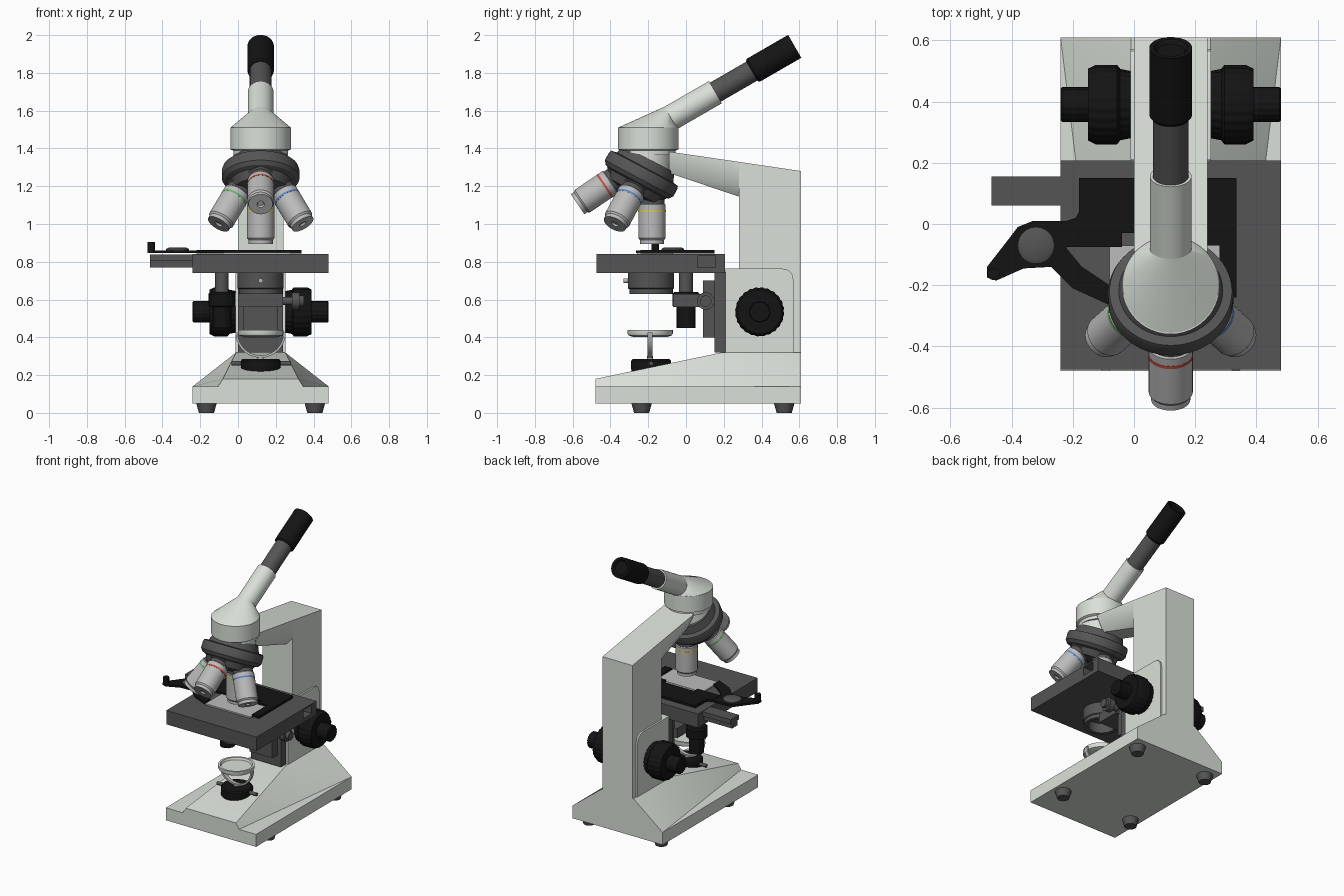
import bpy, bmesh
from math import sin, cos, pi, radians
from mathutils import Vector

if "Cube" in bpy.data.objects:
    bpy.data.objects.remove(bpy.data.objects["Cube"])

CX = 0.12  # optical axis / body centre in x


def material(name, rgb):
    m = bpy.data.materials.new(name)
    m.diffuse_color = (*rgb, 1)
    m.use_nodes = True
    m.node_tree.nodes["Principled BSDF"].inputs["Base Color"].default_value = m.diffuse_color
    return m


PAINT = material("pale_paint", (0.70, 0.75, 0.69))
DARK = material("dark_grey", (0.09, 0.09, 0.09))
BLACK = material("black", (0.007, 0.007, 0.007))
METAL = material("light_metal", (0.5, 0.5, 0.5))


def finish(name, bm, mat):
    bmesh.ops.recalc_face_normals(bm, faces=bm.faces)
    me = bpy.data.meshes.new(name)
    bm.to_mesh(me)
    bm.free()
    me.materials.append(mat)
    ob = bpy.data.objects.new(name, me)
    bpy.context.collection.objects.link(ob)
    return ob


def lathe(name, profile, origin, direction, mat, segs=40, ridge=0):
    """Revolve (radius, height) pairs around a direction; ends are capped."""
    bm = bmesh.new()
    rot = Vector((0, 0, 1)).rotation_difference(Vector(direction))
    rings = []
    for r, h in profile:
        ring = []
        for i in range(segs):
            a, rr = 2 * pi * i / segs, r - (ridge if i % 4 < 2 else 0)
            p = rot @ Vector((rr * cos(a), rr * sin(a), h))
            ring.append(bm.verts.new(p + Vector(origin)))
        rings.append(ring)
    for a, b in zip(rings, rings[1:]):
        for i in range(segs):
            j = (i + 1) % segs
            bm.faces.new((a[i], a[j], b[j], b[i]))
    bm.faces.new(rings[0])
    bm.faces.new(rings[-1])
    return finish(name, bm, mat)


def hull(name, pts, mat):
    bm = bmesh.new()
    for p in pts:
        bm.verts.new(p)
    res = bmesh.ops.convex_hull(bm, input=bm.verts)
    junk = {g for g in res["geom_interior"] + res["geom_unused"] if isinstance(g, bmesh.types.BMVert)}
    bmesh.ops.delete(bm, geom=list(junk), context='VERTS')
    bmesh.ops.dissolve_limit(bm, angle_limit=0.01, verts=bm.verts, edges=bm.edges)
    return finish(name, bm, mat)


def box(name, x, y, z, mat):
    return hull(name, [(a, b, c) for a in x for b in y for c in z], mat)


def prism(name, pts, axis, lo, hi, mat):
    """Extrude a 2D outline along the x, y or z axis."""
    place = {'x': lambda a, b, h: (h, a, b), 'y': lambda a, b, h: (a, h, b),
             'z': lambda a, b, h: (a, b, h)}[axis]
    bm = bmesh.new()
    lower = [bm.verts.new(place(a, b, lo)) for a, b in pts]
    upper = [bm.verts.new(place(a, b, hi)) for a, b in pts]
    bm.faces.new(lower)
    bm.faces.new(upper)
    for i in range(len(pts)):
        j = (i + 1) % len(pts)
        bm.faces.new((lower[i], lower[j], upper[j], upper[i]))
    return finish(name, bm, mat)


def circle(c, r, tilt, n=40):
    """Circle whose normal is +z leaned by tilt towards +y."""
    return [(c[0] + r * cos(2 * pi * i / n),
             c[1] + r * sin(2 * pi * i / n) * cos(tilt),
             c[2] - r * sin(2 * pi * i / n) * sin(tilt)) for i in range(n)]


# Base: slab, tapering wedge and feet
box("base_slab", (-0.24, 0.48), (-0.48, 0.61), (0.05, 0.14), PAINT)
wedge = []
for s in (-1, 1):
    wedge += [(CX + s * w, y, z) for w, y, z in (
        (0.225, -0.48, 0.14), (0.36, 0.61, 0.14), (0.20, -0.48, 0.18),
        (0.13, 0.19, 0.32), (0.13, 0.61, 0.32))]
    for y in (-0.235, 0.52):
        lathe("foot", [(0.04, 0), (0.054, 0.05)], (CX + s * 0.287, y, 0), (0, 0, 1), DARK, 24)
hull("base_wedge", wedge, PAINT)

# Column, focus housing and overhanging arm
prism("column", [(0.28, 0.3), (0.61, 0.3), (0.61, 1.28), (0.28, 1.329)], 'x', 0.0, 0.24, PAINT)
hull("arm", [(CX + s * w, y, z) for s in (-1, 1) for w, y, z in (
    (0.12, 0.28, 1.329), (0.12, 0.28, 1.20), (0.07, 0.28, 1.145),
    (0.12, -0.09, 1.383), (0.12, -0.09, 1.375), (0.07, -0.09, 1.27))], PAINT)
prism("focus_housing", [(0.21, 0.31), (0.57, 0.31), (0.57, 0.70), (0.562, 0.735),
                        (0.54, 0.757), (0.505, 0.765), (0.21, 0.765)], 'x', -0.012, 0.252, PAINT)

# Coarse and fine focus knobs on both sides
for s in (-1, 1):
    o = (CX + s * 0.13, 0.39, 0.535)
    lathe("coarse_knob", [(0.11, 0), (0.117, 0.035), (0.13, 0.045), (0.13, 0.115), (0.118, 0.14)],
          o, (s, 0, 0), BLACK, 96, 0.003)
    lathe("fine_knob", [(0.057, 0.13), (0.057, 0.225), (0.052, 0.23)], o, (s, 0, 0), BLACK, 64, 0.002)

# Stage with light hole and side groove
stage = box("stage", (-0.24, 0.48), (-0.475, 0.207), (0.74, 0.84), DARK)
cutters = [lathe("hole_cutter", [(0.055, 0.70), (0.055, 0.9)], (CX, -0.18, 0), (0, 0, 1), DARK),
           box("groove_cutter", (0.38, 0.5), (0.06, 0.155), (0.77, 0.83), DARK)]
for c in cutters:
    c.hide_render = True
    c.hide_viewport = True
    mod = stage.modifiers.new("cut", 'BOOLEAN')
    mod.operation, mod.object, mod.solver = 'DIFFERENCE', c, 'EXACT'
box("slide_rail_upper", (-0.465, -0.24), (0.06, 0.155), (0.805, 0.838), DARK)
box("slide_rail_lower", (-0.465, -0.24), (0.075, 0.14), (0.77, 0.805), DARK)

# Specimen holder: frame, finger, pivot, slide
prism("holder_frame", [(-0.18, 0.15), (0.335, 0.15), (0.335, -0.24), (0.28, -0.24), (0.28, -0.07),
                       (0.21, -0.07), (0.21, -0.03), (-0.04, -0.03), (-0.04, -0.075), (-0.22, -0.075),
                       (-0.22, 0.01), (-0.19, 0.02), (-0.18, 0.04)], 'z', 0.845, 0.862, BLACK)
prism("holder_finger", [(-0.33, 0.01), (-0.22, 0.01), (-0.22, -0.08), (-0.17, -0.14), (-0.08, -0.2),
                        (-0.08, -0.265), (-0.2, -0.21), (-0.27, -0.14), (-0.36, -0.145), (-0.45, -0.185),
                        (-0.48, -0.175), (-0.48, -0.14), (-0.41, -0.05), (-0.38, -0.01)],
      'z', 0.846, 0.86, BLACK)
lathe("finger_grip", [(0.02, 0.855), (0.02, 0.905)], (-0.459, -0.163, 0), (0, 0, 1), BLACK, 20)
lathe("holder_pivot", [(0.06, 0.855), (0.06, 0.868), (0.045, 0.876)], (-0.32, -0.07, 0), (0, 0, 1), DARK)
box("specimen_slide", (-0.08, 0.28), (-0.26, -0.07), (0.84, 0.85), METAL)

# Stage bracket and condenser mount
box("stage_bracket", (0.0, 0.238), (0.15, 0.21), (0.32, 0.745), DARK)
box("condenser_rack", (0.03, 0.21), (0.09, 0.15), (0.40, 0.70), DARK)
box("condenser_arm", (0.0, 0.238), (-0.07, 0.10), (0.56, 0.63), DARK)
lathe("condenser", [(0.122, 0.745), (0.122, 0.66), (0.115, 0.655), (0.115, 0.63), (0.09, 0.63), (0.09, 0.70)],
      (CX, -0.185, 0), (0, 0, 1), DARK)
lathe("condenser_lever", [(0.012, 0), (0.012, 0.03)], (CX, -0.30, 0.70), (0, -1, 0), METAL, 16)
lathe("condenser_screw", [(0.022, 0), (0.022, 0.05), (0.046, 0.05), (0.046, 0.09), (0.03, 0.09), (0.03, 0.115)],
      (0.235, 0.105, 0.592), (1, 0, 0), DARK, 32)

# Hanging stage-travel control
lathe("travel_shaft", [(0.036, 0.63), (0.036, 0.745)], (-0.085, 0, 0), (0, 0, 1), DARK, 28)
lathe("travel_knob", [(0.05, 0.45), (0.05, 0.56), (0.072, 0.565), (0.072, 0.63), (0.062, 0.64)],
      (-0.085, 0, 0), (0, 0, 1), BLACK, 48, 0.002)

# Mirror, fork and swivel foot
lathe("mirror", [(0.09, 0.402), (0.115, 0.41), (0.12, 0.42), (0.12, 0.44), (0.106, 0.44), (0.10, 0.425)],
      (CX, -0.19, 0), (0, 0, 1), PAINT)
arc = [pi + pi * i / 20 for i in range(21)]
prism("mirror_fork", [(CX + 0.133 * cos(a), 0.425 + 0.133 * sin(a)) for a in arc] +
      [(CX + 0.121 * cos(a), 0.425 + 0.121 * sin(a)) for a in reversed(arc)], 'y', -0.203, -0.177, METAL)
lathe("fork_stem", [(0.016, 0.27), (0.016, 0.30)], (CX, -0.19, 0), (0, 0, 1), METAL, 16)
lathe("mirror_foot", [(0.10, 0.20), (0.105, 0.23), (0.105, 0.275), (0.098, 0.285)],
      (CX, -0.185, 0), (0, 0, 1), BLACK, 48)
lathe("mirror_foot_pin", [(0.012, -0.155), (0.012, 0.16)], (CX, -0.185, 0.262), (1, 0, 0), DARK, 16)

# Rotating head, sloping shoulder and eyepiece tube
lathe("head_drum", [(0.145, 1.365), (0.145, 1.388), (0.16, 1.395), (0.16, 1.512)], (CX, -0.2, 0), (0, 0, 1), PAINT, 48)
up = Vector((0, cos(radians(30)), sin(radians(30))))
tube0 = Vector((CX, -0.08, 1.562))
hull("head_shoulder", circle((CX, -0.2, 1.51), 0.16, 0, 48) + circle(tube0, 0.068, radians(60)), PAINT)
lathe("eyepiece_tube", [(0.068, -0.02), (0.068, 0.272)], tube0, up, PAINT)
lathe("eyepiece_barrel", [(0.058, 0.25), (0.058, 0.53)], tube0, up, DARK)
lathe("eyepiece", [(0.062, 0.495), (0.07, 0.505), (0.07, 0.757), (0.055, 0.757), (0.045, 0.745)], tube0, up, BLACK)

# Nosepiece, tilted forward about a common apex
T = radians(28)
apex = Vector((CX, -0.18, 1.37))
axis = Vector((0, -sin(T), -cos(T)))
hull("nosepiece_housing", circle((CX, -0.215, 1.385), 0.14, 0) +
     circle(apex + axis * 0.07, 0.15, T), PAINT)
lathe("nosepiece", [(0.15, 0.03), (0.17, 0.08), (0.2, 0.085), (0.205, 0.1), (0.205, 0.145), (0.19, 0.165),
                    (0.165, 0.175), (0.145, 0.22), (0.06, 0.24)], apex, axis, DARK, 56)

# Four objectives with coloured bands
side, fwd = Vector((1, 0, 0)), Vector((0, -cos(T), sin(T)))
for label, v, rgb in (("front", fwd, (0.6, 0.08, 0.05)), ("rear", -fwd, (0.7, 0.6, 0.1)),
                      ("right", side, (0.1, 0.25, 0.6)), ("left", -side, (0.15, 0.45, 0.15))):
    d = axis * cos(T) + v * sin(T)
    lathe(label + "_objective_mount", [(0.066, 0.14), (0.066, 0.2), (0.076, 0.205), (0.076, 0.235),
                                       (0.066, 0.24), (0.066, 0.27)], apex, d, DARK)
    lathe(label + "_objective_barrel", [(0.066, 0.262), (0.072, 0.267), (0.072, 0.445), (0.064, 0.455),
                                        (0.064, 0.475), (0.02, 0.475), (0.015, 0.465)], apex, d, METAL)
    lathe(label + "_objective_band", [(0.0728, 0.295), (0.0728, 0.306)], apex, d, material(label + "_band", rgb))

# Smooth round surfaces, keep hard edges
bpy.ops.object.select_all(action='DESELECT')
for ob in bpy.data.objects:
    if not ob.hide_render:
        ob.select_set(True)
        bpy.context.view_layer.objects.active = ob
bpy.ops.object.shade_smooth_by_angle(angle=radians(30))
